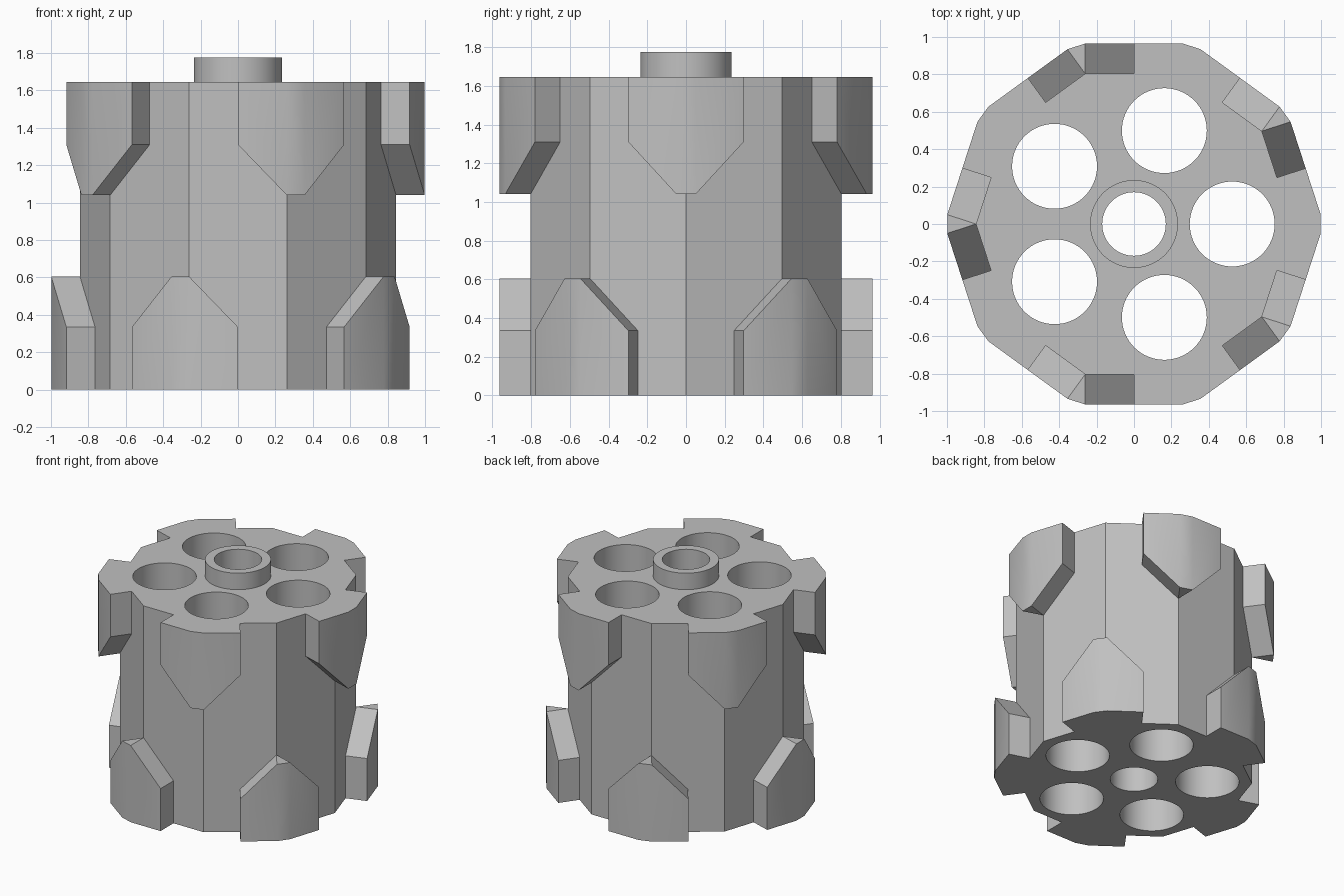
import bpy
import bmesh
from math import radians, cos, sin, atan2, degrees

cube = bpy.data.objects.get("Cube")
if cube:
    bpy.data.objects.remove(cube, do_unlink=True)

H = 1.645                      # drum height
HUB_TOP = 1.775
R = 0.845                      # corner radius of the ten-sided drum
MID = R * cos(radians(18))     # distance to the middle of a side
OUT = 0.965                    # distance to the outer lug sides
SHOULDER, TIP = 0.335, 0.605   # lug heights
NOSE = 18 - degrees(atan2(R * sin(radians(18)), OUT))
NOSE_R = OUT / cos(radians(18 - NOSE))
HOLE_R, HOLE_DIST, BORE_R, HUB_R = 0.227, 0.525, 0.17, 0.235
SEG = 64

steel = bpy.data.materials.new("grey steel")
steel.use_nodes = True
grey = (0.53, 0.53, 0.53, 1)
steel.diffuse_color = grey
steel.node_tree.nodes["Principled BSDF"].inputs["Base Color"].default_value = grey


def pt(r, angle, z):
    a = radians(angle)
    return (r * cos(a), r * sin(a), z)


def make_object(name, bm):
    bmesh.ops.remove_doubles(bm, verts=bm.verts, dist=1e-4)
    bmesh.ops.recalc_face_normals(bm, faces=bm.faces)
    mesh = bpy.data.meshes.new(name)
    bm.to_mesh(mesh)
    bm.free()
    mesh.materials.append(steel)
    obj = bpy.data.objects.new(name, mesh)
    bpy.context.collection.objects.link(obj)
    return obj


def activate(obj):
    for other in bpy.context.selected_objects:
        other.select_set(False)
    obj.select_set(True)
    bpy.context.view_layer.objects.active = obj


def add_face(bm, points):
    bm.faces.new([bm.verts.new(p) for p in points])


def add_lug(bm, angle, level):
    """Pointed lug wrapped round a drum corner; level maps its height to z."""
    for s in (-1, 1):
        side, nose = angle + 18 * s, angle + NOSE * s
        low, mid, tip = level(0), level(SHOULDER), level(TIP)
        # outer side, end wall and sloping shoulder
        add_face(bm, [pt(OUT, side, low), pt(NOSE_R, nose, low),
                      pt(NOSE_R, nose, tip), pt(OUT, side, mid)])
        add_face(bm, [pt(MID, side, low), pt(OUT, side, low),
                      pt(OUT, side, mid), pt(MID, side, mid)])
        add_face(bm, [pt(MID, side, mid), pt(OUT, side, mid),
                      pt(NOSE_R, nose, tip), pt(R, angle, tip)])
    # narrow nose and its tip
    a, b = angle - NOSE, angle + NOSE
    add_face(bm, [pt(NOSE_R, a, low), pt(NOSE_R, b, low),
                  pt(NOSE_R, b, tip), pt(NOSE_R, a, tip)])
    add_face(bm, [pt(R, angle, tip), pt(NOSE_R, a, tip), pt(NOSE_R, b, tip)])


# Drum with two staggered rings of five lugs, as one closed skin
bm = bmesh.new()
for start, level in ((0, lambda h: H - h), (36, lambda h: h)):
    cap = []
    for k in range(5):
        a = start + 72 * k
        add_lug(bm, a, level)
        cap += [pt(r, a + d, level(0)) for r, d in
                ((MID, -18), (OUT, -18), (NOSE_R, -NOSE),
                 (NOSE_R, NOSE), (OUT, 18), (MID, 18), (R, 36))]
    add_face(bm, cap)

# Drum sides, left open where the lugs stand
for k in range(10):
    m = 36 * k + 18
    s = 1 if k % 2 == 0 else -1
    a, b = m - 18 * s, m + 18 * s
    add_face(bm, [pt(R, a, 0), pt(MID, m, 0), pt(MID, m, SHOULDER),
                  pt(R, b, TIP), pt(R, b, H), pt(MID, m, H),
                  pt(MID, m, H - SHOULDER), pt(R, a, H - TIP)])
drum = make_object("lugged_drum", bm)

# Chambers and central bore
bm = bmesh.new()
holes = [(BORE_R, 0, 0)] + [(HOLE_R, HOLE_DIST, 72 * k) for k in range(5)]
for radius, dist, angle in holes:
    made = bmesh.ops.create_cone(bm, cap_ends=True, segments=SEG,
                                 radius1=radius, radius2=radius, depth=3)
    bmesh.ops.translate(bm, verts=made["verts"], vec=pt(dist, angle, H / 2))
cutter = make_object("hole_cutter", bm)
cutter.hide_render = True

cut = drum.modifiers.new("holes", "BOOLEAN")
cut.operation = "DIFFERENCE"
cut.solver = "EXACT"
cut.object = cutter
activate(drum)
bpy.ops.object.modifier_apply(modifier=cut.name)
bpy.data.objects.remove(cutter, do_unlink=True)

# Raised ring round the central bore
bm = bmesh.new()
profile = [(HUB_R, H), (HUB_R, HUB_TOP), (BORE_R, HUB_TOP), (BORE_R, H)]
for k in range(SEG):
    a, b = 360 * k / SEG, 360 * (k + 1) / SEG
    for (r1, z1), (r2, z2) in zip(profile, profile[1:]):
        add_face(bm, [pt(r1, a, z1), pt(r1, b, z1), pt(r2, b, z2), pt(r2, a, z2)])
hub = make_object("hub_ring", bm)
# Make sure the ring faces point outwards
bm = bmesh.new()
bm.from_mesh(hub.data)
if any(f.normal.z < -0.5 for f in bm.faces):
    bmesh.ops.reverse_faces(bm, faces=bm.faces)
bm.to_mesh(hub.data)
bm.free()

for obj in (drum, hub):
    activate(obj)
    bpy.ops.object.shade_smooth_by_angle(angle=radians(30))
